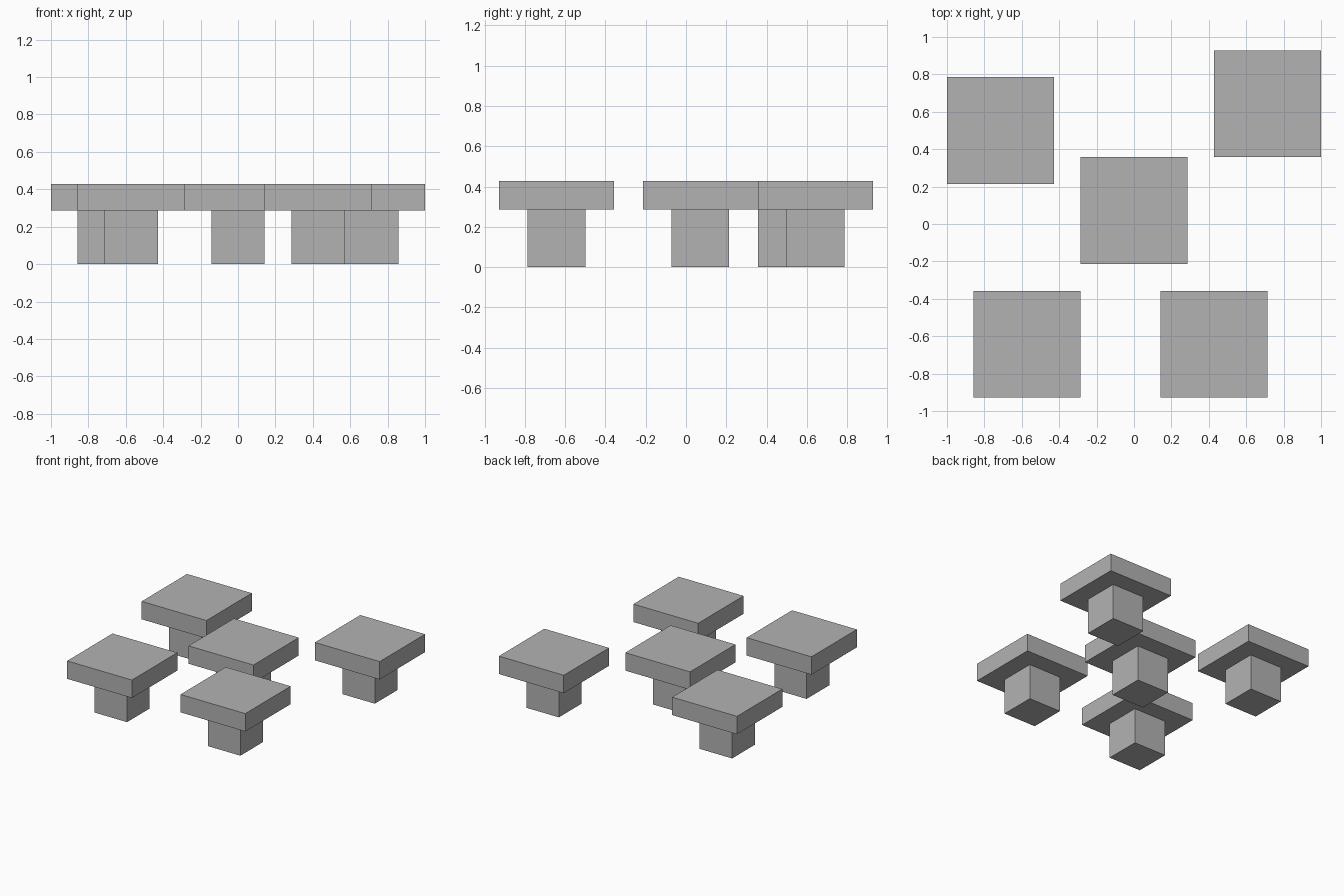
import bpy

if "Cube" in bpy.data.objects:
    bpy.data.objects.remove(bpy.data.objects["Cube"])

U = 1 / 7  # block module

grey = bpy.data.materials.new("plain grey")
grey.diffuse_color = (0.45, 0.45, 0.45, 1)
grey.use_nodes = True
grey.node_tree.nodes["Principled BSDF"].inputs["Base Color"].default_value = grey.diffuse_color


def box(name, x, y, z, width, height):
    """Square block standing on height z, measured in modules."""
    bpy.ops.mesh.primitive_cube_add(size=1, location=(x * U, y * U, (z + height / 2) * U))
    ob = bpy.context.object
    ob.name = name
    ob.scale = (width * U, width * U, height * U)
    bpy.ops.object.transform_apply(location=False, rotation=False, scale=True)
    ob.data.materials.append(grey)


# Five scattered pedestals: a cubic stem under a wide square slab
centres = [(-5, 3.5), (5, 4.5), (0, 0.5), (-4, -4.5), (3, -4.5)]
for i, (x, y) in enumerate(centres, 1):
    box(f"stem_{i}", x, y, 0, 2, 2)
    box(f"slab_{i}", x, y, 2, 4, 1)
